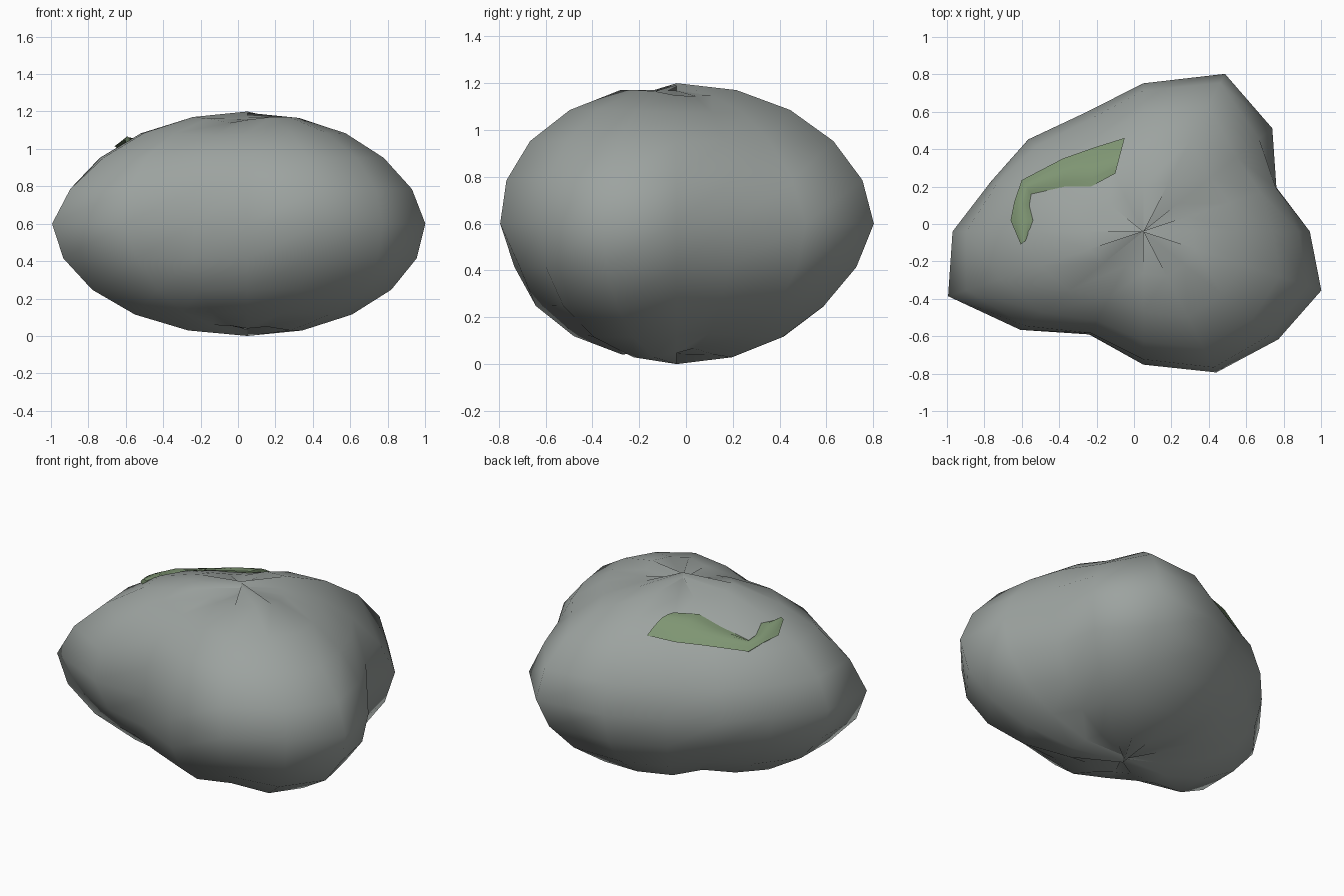
import bpy, math
from mathutils import Vector
from mathutils.bvhtree import BVHTree

cube = bpy.data.objects.get("Cube")
if cube:
    bpy.data.objects.remove(cube, do_unlink=True)


def material(name, rgb):
    m = bpy.data.materials.new(name)
    m.use_nodes = True
    m.diffuse_color = (*rgb, 1)
    bsdf = next(n for n in m.node_tree.nodes if n.type == 'BSDF_PRINCIPLED')
    bsdf.inputs["Base Color"].default_value = (*rgb, 1)
    bsdf.inputs["Roughness"].default_value = 0.9
    return m


def add_mesh(name, verts, faces, mat):
    me = bpy.data.meshes.new(name)
    me.from_pydata(verts, [], faces)
    me.materials.append(mat)
    ob = bpy.data.objects.new(name, me)
    bpy.context.collection.objects.link(ob)
    for p in me.polygons:
        p.use_smooth = True
    return ob


stone = material("stone grey", (0.335, 0.365, 0.35))
moss = material("moss green", (0.21, 0.30, 0.17))

# Boulder: a sphere whose radius swells into three lobes around the axis,
# with each meridian bulging or thinning towards the top and the bottom
LOBES = [.89, .77, .975, 1.14, .99, .85, .87, .88,
         1.02, 1.13, .93, .745, .89, 1.02, 1.02, 1.03]
UPPER = [.96, 1.1, .88, .98, 1, .97, .95, 1.02,
         .95, .9, 1.02, 1.08, 1.02, 1.03, 1, .94]
LOWER = [1, 1, .96, .91, .98, 1.06, .87, 1,
         1, .98, .89, 1.12, 1.05, .86, 1.04, 1]
SEGS, RINGS = len(LOBES), 10
CX, CY, HALF = 0.05, -0.04, 0.6


def boulder_point(ring, seg):
    lat = math.pi * (ring / RINGS - 0.5)
    ang = 2 * math.pi * seg / SEGS
    up = math.sin(lat)
    bulge = (UPPER if up > 0 else LOWER)[seg]
    r = LOBES[seg] * math.cos(lat) * (1 + (bulge - 1) * min(1, abs(up) * 1.5))
    # hollows between the lobes run up into the poles
    z = HALF * up * (1 - 0.35 * max(0, 1 - LOBES[seg] * bulge) * up ** 4)
    # pinched, uneven apexes at both poles
    if ring in (0, RINGS):
        z *= 0.88 if seg in (12, 13) else (1 if seg % 2 else 0.95)
        if seg == 3:
            z = math.copysign(HALF, up)
    return (CX + r * math.cos(ang), CY + 0.8 * r * math.sin(ang), HALF + z)


verts = [boulder_point(r, s) for r in range(RINGS + 1) for s in range(SEGS)]
faces = [(r * SEGS + s, r * SEGS + (s + 1) % SEGS,
          (r + 1) * SEGS + (s + 1) % SEGS, (r + 1) * SEGS + s)
         for r in range(RINGS) for s in range(SEGS)]
boulder = add_mesh("boulder", verts, faces, stone)

# Moss patch: a curved strip lying on the stone, with a raised outer rim
OUTER = [(-.05, .46), (-.21, .41), (-.38, .35), (-.60, .235), (-.64, .12), (-.66, .02), (-.605, -.11)]
INNER = [(-.10, .27), (-.23, .20), (-.37, .20), (-.55, .16), (-.56, .10), (-.54, .02), (-.58, -.09)]
LIFT = [.004, .02, .04, .075, .05, .035, .02]
tree = BVHTree.FromPolygons([Vector(v) for v in verts], faces)


def on_stone(x, y, lift):
    hit = tree.ray_cast(Vector((x, y, 3)), Vector((0, 0, -1)))[0]
    return (x, y, hit.z + lift)


STEPS = 6
patch, n = [], len(OUTER)
for i, (o, q) in enumerate(zip(OUTER, INNER)):
    # the underside tucks in beneath the rim
    tuck = [a + (b - a) * 0.6 for a, b in zip(o, q)]
    patch.append(on_stone(*tuck, -0.02))
    for k in range(STEPS):
        t = k / (STEPS - 1)
        x, y = (a + (b - a) * t for a, b in zip(o, q))
        crown = 0.015 * math.sin(math.pi * t)
        patch.append(on_stone(x, y, LIFT[i] * (1 - t) + 0.008 * t + crown))
    patch.append(on_stone(*q, -0.01))
w = STEPS + 2
strip = [(i * w + k, (i + 1) * w + k, (i + 1) * w + k + 1, i * w + k + 1)
         for i in range(n - 1) for k in range(w - 1)]
strip += [tuple(range(w)), tuple(range((n - 1) * w, n * w))[::-1]]
moss_patch = add_mesh("moss_patch", patch, strip, moss)

# Keep the moss rim crisp
bpy.ops.object.select_all(action='DESELECT')
moss_patch.select_set(True)
bpy.context.view_layer.objects.active = moss_patch
bpy.ops.object.shade_smooth_by_angle(angle=math.radians(60))
